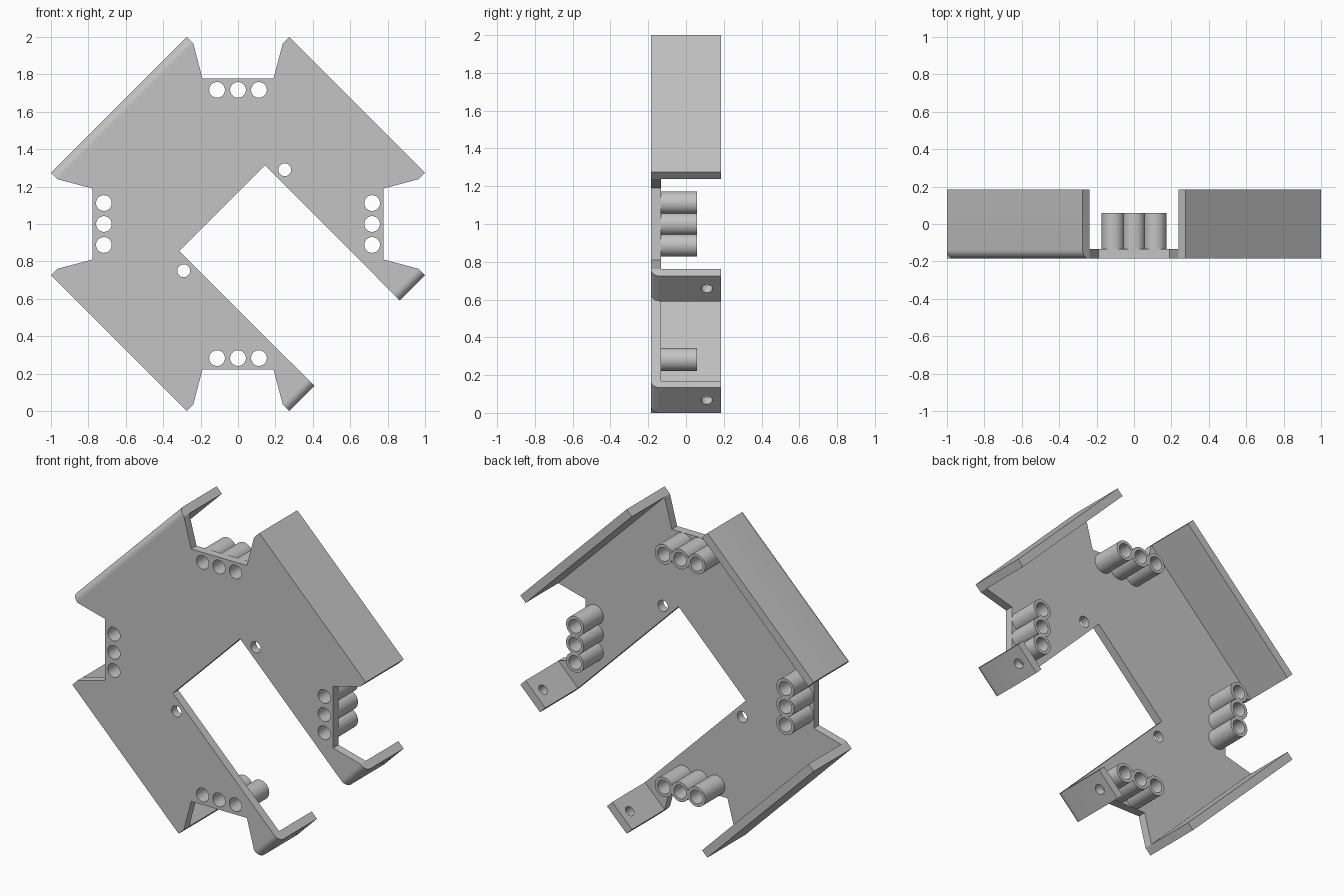
import bpy, bmesh, math
from mathutils import Vector, Matrix

if "Cube" in bpy.data.objects:
    bpy.data.objects.remove(bpy.data.objects["Cube"])

FRONT, PLATE_BACK, BACK = -0.185, -0.133, 0.185
CORNER, THICK = 0.275, 0.036       # wall end offset, wall thickness along x and z

grey = bpy.data.materials.new("plain grey")
grey.use_nodes = True
grey.diffuse_color = (0.55, 0.55, 0.55, 1)
grey.node_tree.nodes["Principled BSDF"].inputs["Base Color"].default_value = (0.55, 0.55, 0.55, 1)


def finish(name, bm):
    bmesh.ops.recalc_face_normals(bm, faces=bm.faces)
    mesh = bpy.data.meshes.new(name)
    bm.to_mesh(mesh)
    bm.free()
    mesh.materials.append(grey)
    obj = bpy.data.objects.new(name, mesh)
    bpy.context.collection.objects.link(obj)
    return obj


def prism(name, points, y0, y1, rounded=False):
    """Extrude an x-z outline (centred on z = 1) along y."""
    bm = bmesh.new()
    face = bm.faces.new([bm.verts.new((x, y0, z + 1)) for x, z in points])
    new = bmesh.ops.extrude_face_region(bm, geom=[face])["geom"]
    bmesh.ops.translate(bm, vec=(0, y1 - y0, 0),
                        verts=[g for g in new if isinstance(g, bmesh.types.BMVert)])
    if rounded:
        def outer(v):
            return v.co.y < y0 + 0.01 and abs(v.co.x) + abs(v.co.z - 1) > 1.25
        bend = [e for e in bm.edges if all(outer(v) for v in e.verts)]
        bmesh.ops.bevel(bm, geom=bend, offset=0.046, segments=8,
                        profile=0.5, affect='EDGES')
    return finish(name, bm)


def rod(name, centre, axis, radius, length):
    bm = bmesh.new()
    turn = Vector(axis).to_track_quat('Z', 'Y').to_matrix().to_4x4()
    bmesh.ops.create_cone(bm, cap_ends=True, segments=40, radius1=radius, radius2=radius,
                          depth=length, matrix=Matrix.Translation(centre) @ turn)
    return finish(name, bm)


def combine(target, other, operation):
    mod = target.modifiers.new("combine", 'BOOLEAN')
    mod.operation, mod.solver, mod.object = operation, 'EXACT', other
    bpy.ops.object.select_all(action='DESELECT')
    bpy.context.view_layer.objects.active = target
    target.select_set(True)
    bpy.ops.object.modifier_apply(modifier=mod.name)
    bpy.data.objects.remove(other)


def quarter(p, n):
    """Turn an x-z point clockwise by n quarter turns."""
    x, z = p
    for _ in range(n):
        x, z = z, -x
    return x, z


# Front plate with four notches and an open diagonal slot
near, far, notch = CORNER - THICK, 1 - THICK, 0.778
outline = []
for n in range(4):
    corner = [(0.19, notch), (near, far), (far, near), (notch, 0.19)]
    if n == 1:
        slot = [(0.83, -0.373), (0.144, 0.314), (-0.314, -0.144), (0.373, -0.83)]
        corner = [quarter(p, 1) for p in corner]
        outline += corner[:2] + slot + corner[2:]
    else:
        outline += [quarter(p, n) for p in corner]
body = prism("bracket_body", outline, FRONT, PLATE_BACK)


# Side walls: two square, one bent, and two short bent tabs
def wall(name, a, b, turns, rounded):
    inner = [(x - THICK, z - THICK) for x, z in (b, a)]
    pts = [quarter(p, turns) for p in [a, b] + inner]
    combine(body, prism(name, pts, FRONT, BACK, rounded), 'UNION')


start, end = (CORNER, 1), (1, CORNER)
wall("upper_left_wall", start, end, 0, False)
wall("lower_right_wall", start, end, 2, False)
wall("upper_right_wall", start, end, 3, True)
TAB = 0.134
wall("upper_tab", start, (CORNER + TAB, 1 - TAB), 1, True)
wall("lower_tab", (1 - TAB, CORNER + TAB), end, 1, True)

# Three tubes beside each notch
spots = [quarter((i * 0.112, 0.717), n) for n in range(4) for i in (-1, 0, 1)]
tube_start, tube_end = FRONT + 0.02, 0.058
for x, z in spots:
    tube = rod("tube", (x, (tube_start + tube_end) / 2, z + 1), (0, 1, 0),
               0.0605, tube_end - tube_start)
    combine(body, tube, 'UNION')

# Bores through the tubes and plate
for x, z in spots:
    combine(body, rod("bore", (x, 0, z + 1), (0, 1, 0), 0.042, 1), 'DIFFERENCE')
for x, z in [(0.25, 0.29), (-0.29, -0.25)]:
    combine(body, rod("plate_hole", (x, 0, z + 1), (0, 1, 0), 0.034, 1), 'DIFFERENCE')

# Screw holes in the tabs
for p in [(CORNER + TAB / 2, 1 - TAB / 2), (1 - TAB / 2, CORNER + TAB / 2)]:
    x, z = quarter(p, 1)
    combine(body, rod("tab_hole", (x, 0.11, z + 1), (1, 0, -1), 0.03, 0.2), 'DIFFERENCE')

bpy.ops.object.select_all(action='DESELECT')
body.select_set(True)
bpy.context.view_layer.objects.active = body
bpy.ops.object.shade_smooth_by_angle(angle=math.radians(30))
